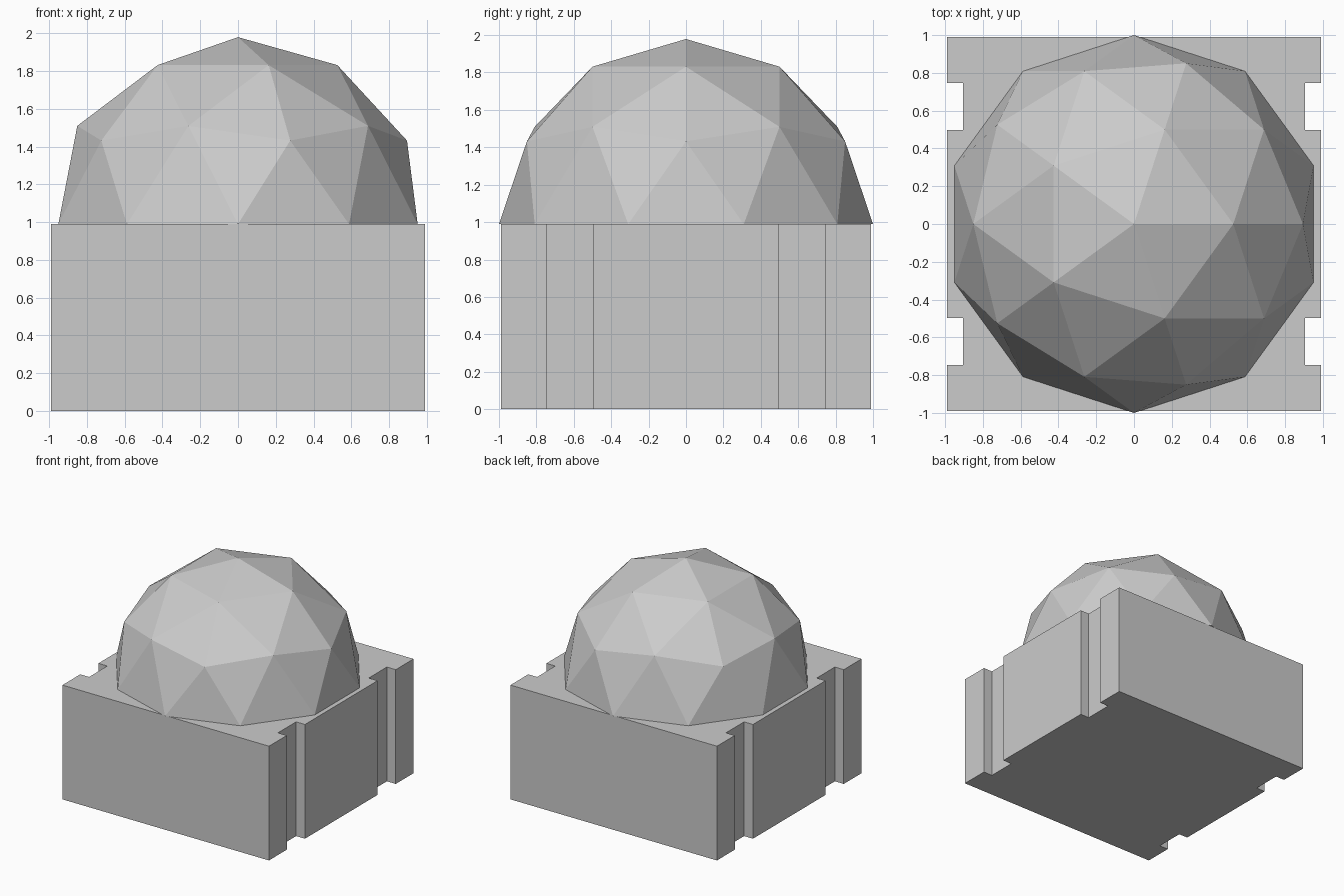
import bpy
import bmesh

if "Cube" in bpy.data.objects:
    bpy.data.objects.remove(bpy.data.objects["Cube"], do_unlink=True)

HALF = 0.99      # half width of the base, also its height
INNER_X = 0.905  # floor of the side grooves
GROOVE = (0.497, 0.746)

grey = bpy.data.materials.new("plain grey")
grey.use_nodes = True
colour = (0.6, 0.6, 0.6, 1.0)
grey.diffuse_color = colour
grey.node_tree.nodes["Principled BSDF"].inputs["Base Color"].default_value = colour


def add_object(name, bm):
    bmesh.ops.recalc_face_normals(bm, faces=bm.faces)
    mesh = bpy.data.meshes.new(name)
    bm.to_mesh(mesh)
    bm.free()
    mesh.materials.append(grey)
    obj = bpy.data.objects.new(name, mesh)
    bpy.context.collection.objects.link(obj)
    return obj


# Base block: plan outline with two grooves per side, extruded upward
a, b = GROOVE
right_edge = [(HALF, -HALF), (HALF, -b), (INNER_X, -b), (INNER_X, -a), (HALF, -a)]
right_edge += [(x, -y) for x, y in reversed(right_edge)]
outline = right_edge + [(-x, -y) for x, y in right_edge]

bm = bmesh.new()
floor = bm.faces.new([bm.verts.new((x, y, 0)) for x, y in outline])
walls = bmesh.ops.extrude_face_region(bm, geom=[floor])
top = [v for v in walls["geom"] if isinstance(v, bmesh.types.BMVert)]
bmesh.ops.translate(bm, verts=top, vec=(0, 0, HALF))
add_object("base_block", bm)

# Faceted dome: upper half of an icosphere with a flat underside
bm = bmesh.new()
bmesh.ops.create_icosphere(bm, subdivisions=2, radius=1)
lower = [v for v in bm.verts if v.co.z < -0.01]
bmesh.ops.delete(bm, geom=lower, context="VERTS")
rim = [e for e in bm.edges if e.is_boundary]
bmesh.ops.contextual_create(bm, geom=rim)
bmesh.ops.scale(bm, verts=bm.verts, vec=(1, 1, HALF))
dome = add_object("dome", bm)
dome.location.z = HALF - 0.001
